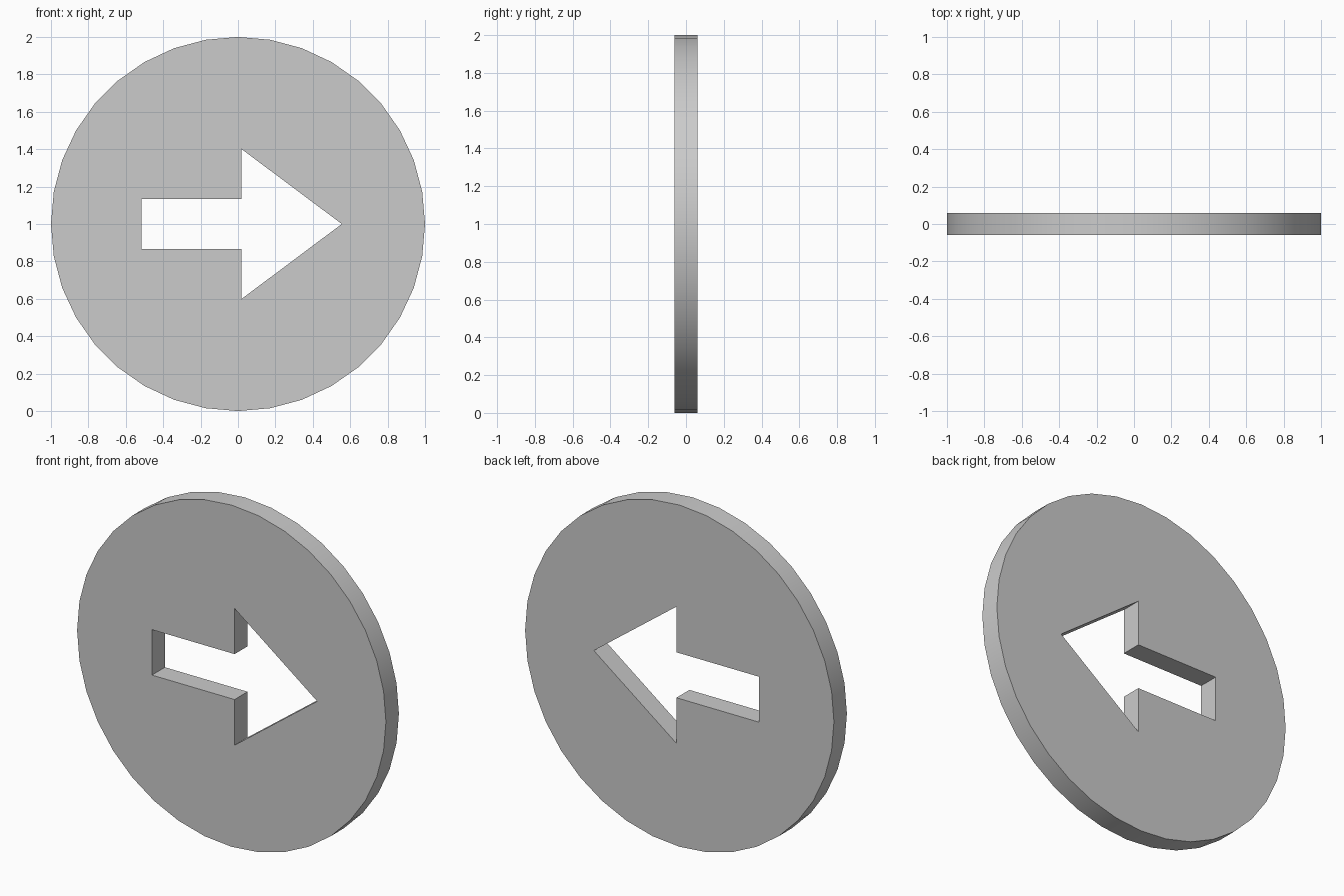
import bpy, bmesh, math

if "Cube" in bpy.data.objects:
    bpy.data.objects.remove(bpy.data.objects["Cube"])

THICK = 0.12

# Round plate standing on its edge
bpy.ops.mesh.primitive_cylinder_add(vertices=36, radius=1, depth=THICK,
                                    location=(0, 0, 1), rotation=(math.pi / 2, 0, 0))
plate = bpy.context.object
plate.name = "round_plate"
bpy.ops.object.transform_apply(location=True, rotation=True, scale=True)

# Arrow cutter: upper half of the outline, mirrored about the centre line
upper = [(-0.515, 0.133), (0.02, 0.133), (0.02, 0.4)]
outline = upper + [(0.555, 0)] + [(x, -z) for x, z in reversed(upper)]
bm = bmesh.new()
face = bm.faces.new([bm.verts.new((x, -THICK, 1 + z)) for x, z in outline])
ext = bmesh.ops.extrude_face_region(bm, geom=[face])
bmesh.ops.translate(bm, vec=(0, 2 * THICK, 0),
                    verts=[v for v in ext["geom"] if isinstance(v, bmesh.types.BMVert)])
bmesh.ops.recalc_face_normals(bm, faces=bm.faces)
mesh = bpy.data.meshes.new("arrow_cutter")
bm.to_mesh(mesh)
bm.free()
cutter = bpy.data.objects.new("arrow_cutter", mesh)
bpy.context.collection.objects.link(cutter)
cutter.hide_render = True

# Cut the arrow opening through the plate
cut = plate.modifiers.new("arrow_opening", 'BOOLEAN')
cut.operation = 'DIFFERENCE'
cut.solver = 'EXACT'
cut.object = cutter
bpy.context.view_layer.objects.active = plate
bpy.ops.object.modifier_apply(modifier=cut.name)
bpy.data.objects.remove(cutter)

# Smooth rim, crisp edges
plate.select_set(True)
bpy.ops.object.shade_smooth_by_angle(angle=math.radians(30))
